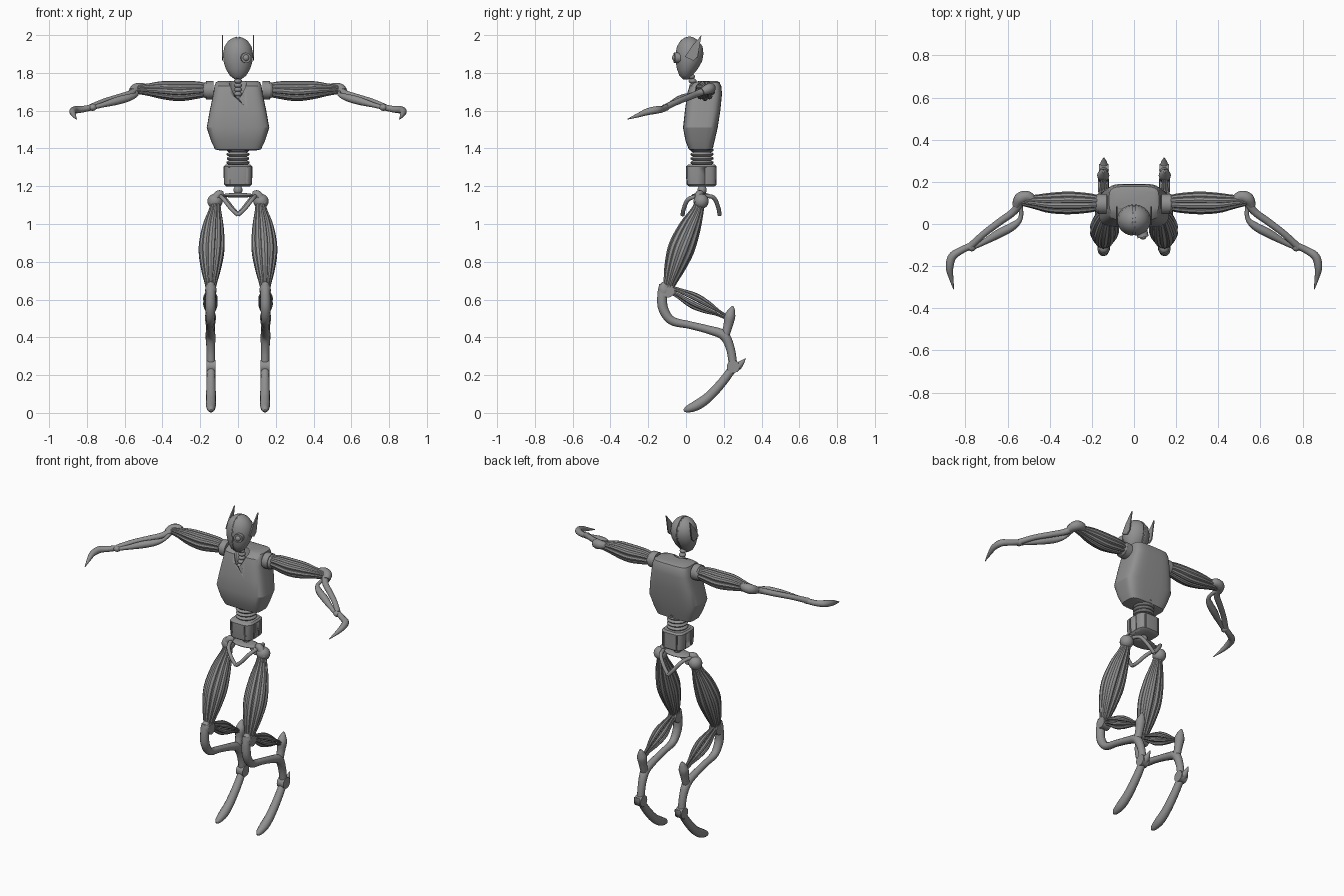
import bpy, bmesh, math
from mathutils import Vector, Matrix

if "Cube" in bpy.data.objects:
    bpy.data.objects.remove(bpy.data.objects["Cube"])

grey = bpy.data.materials.new("grey metal")
grey.diffuse_color = (0.28, 0.28, 0.28, 1)
grey.use_nodes = True
grey.node_tree.nodes["Principled BSDF"].inputs["Base Color"].default_value = grey.diffuse_color


def finish(name, bm, mirror=False, angle=40):
    bmesh.ops.recalc_face_normals(bm, faces=bm.faces)
    me = bpy.data.meshes.new(name)
    bm.to_mesh(me)
    bm.free()
    me.materials.append(grey)
    ob = bpy.data.objects.new(name, me)
    bpy.context.collection.objects.link(ob)
    bpy.ops.object.select_all(action='DESELECT')
    ob.select_set(True)
    bpy.context.view_layer.objects.active = ob
    bpy.ops.object.shade_smooth_by_angle(angle=math.radians(angle))
    if mirror:
        ob.modifiers.new("mirror", 'MIRROR').use_clip = False
    return ob


def skin(bm, rings):
    """Bridge rings of coordinates and cap both ends."""
    vs = [[bm.verts.new(c) for c in ring] for ring in rings]
    n = len(vs[0])
    for a, b in zip(vs, vs[1:]):
        for i in range(n):
            bm.faces.new((a[i], a[(i + 1) % n], b[(i + 1) % n], b[i]))
    bm.faces.new(vs[0][::-1])
    bm.faces.new(vs[-1])


def spline(pts, steps):
    """Smooth path through (x, y, z, radius) points."""
    p = [Vector(q) for q in pts]
    p = [p[0] * 2 - p[1]] + p + [p[-1] * 2 - p[-2]]
    out = []
    for i in range(1, len(p) - 2):
        a, b, c, d = p[i - 1:i + 3]
        for k in range(steps):
            t = k / steps
            out.append(0.5 * (2 * b + (c - a) * t + (2 * a - 5 * b + 4 * c - d) * t * t
                              + (3 * b - a - 3 * c + d) * t ** 3))
    return out + [p[-2]]


def frames(path, ref):
    pos = [q.to_3d() for q in path]
    for i, c in enumerate(pos):
        t = (pos[min(i + 1, len(pos) - 1)] - pos[max(i - 1, 0)]).normalized()
        u = (Vector(ref) - t * t.dot(Vector(ref))).normalized()
        yield c, u, t.cross(u), path[i][3]


def add_tube(bm, pts, ref=(1, 0, 0), sides=12, steps=6, flat=1):
    rings = []
    for c, u, v, r in frames(spline(pts, steps), ref):
        rings.append([c + u * r * flat * math.cos(a) + v * r * math.sin(a)
                      for a in (2 * math.pi * k / sides for k in range(sides))])
    skin(bm, rings)


def tube(name, pts, mirror=True, **kw):
    bm = bmesh.new()
    add_tube(bm, pts, **kw)
    return finish(name, bm, mirror)


def muscle(name, pts, strands=8, ref=(1, 0, 0)):
    """Bundle of strands wrapped round a path, swelling with its radius."""
    bm = bmesh.new()
    fr = list(frames(spline(pts, 4), ref))
    for k in range(strands):
        a = 2 * math.pi * (k + 0.5) / strands
        add_tube(bm, [(*(c + (u * math.cos(a) + v * math.sin(a)) * r * 0.7), r * 0.31)
                      for c, u, v, r in fr], ref, 8, 1)
    return finish(name, bm, True)


def loft(name, sections, power=2.0, sides=32, angle=40, mirror=False):
    """Stack of rounded sections: z, half width, front y, back y."""
    bm = bmesh.new()
    rings = []
    for z, w, f, b in sections:
        ring = []
        for k in range(sides):
            a = 2 * math.pi * (k + 0.5) / sides
            c, s = math.cos(a), math.sin(a)
            ring.append((w * math.copysign(abs(c) ** (2 / power), c),
                         (f + b) / 2 + (b - f) / 2 * math.copysign(abs(s) ** (2 / power), s), z))
        rings.append(ring)
    skin(bm, rings)
    return finish(name, bm, mirror, angle)


def ball(name, loc, scale, mirror=False):
    bm = bmesh.new()
    m = Matrix.Translation(loc) @ Matrix.Diagonal((*scale, 1))
    bmesh.ops.create_uvsphere(bm, u_segments=20, v_segments=12, radius=1, matrix=m)
    return finish(name, bm, mirror)


def cylinder(name, loc, r, depth, axis, mirror=False, r2=None):
    bm = bmesh.new()
    m = Matrix.Translation(loc) @ Vector((0, 0, 1)).rotation_difference(Vector(axis)).to_matrix().to_4x4()
    bmesh.ops.create_cone(bm, cap_ends=True, segments=24, radius1=r, radius2=r2 or r, depth=depth, matrix=m)
    return finish(name, bm, mirror)


def cut(ob, cutter):
    m = ob.modifiers.new("cut", 'BOOLEAN')
    m.object, m.solver = cutter, 'EXACT'
    cutter.hide_render = True
    cutter.hide_viewport = True


def box(name, lo, hi, mirror=False):
    bm = bmesh.new()
    lo, hi = Vector(lo), Vector(hi)
    m = Matrix.Translation((lo + hi) / 2) @ Matrix.Diagonal((*(hi - lo), 1))
    bmesh.ops.create_cube(bm, size=1, matrix=m)
    return finish(name, bm, mirror)


# Head: split shell over an inner core, one eye, thin ears
shell = [(1.765, .015, -.015, .015), (1.785, .043, -.035, .032), (1.82, .064, -.048, .062),
         (1.86, .077, -.055, .085), (1.90, .08, -.056, .093), (1.94, .072, -.048, .088),
         (1.97, .051, -.03, .066), (1.985, .028, -.01, .045), (1.992, .006, .01, .025)]
head = loft("head_shell", shell)
cut(head, box("head_slit_cutter", (-.004, -.2, 1.7), (.004, .2, 2.1)))
loft("head_core", [(z * .96 + .075, w * .94, f * .94, b * .94) for z, w, f, b in shell])
cylinder("eye_socket", (.04, -.048, 1.88), .027, .03, (0.2, -1, 0))
ball("eye", (.042, -.06, 1.88), (.017, .014, .017))
bm = bmesh.new()
skin(bm, [[(x, -.005, 1.885), (x, .04, 1.865), (x, .062, 1.885), (x, .082, 2.0), (x, .03, 1.94)]
          for x in (.079, .086)])
finish("ear", bm, True)

# Neck: chain of beads
for i in range(6):
    t = i / 5
    ball("neck_bead", (0, .025 + .015 * math.sin(t * 3), 1.665 + .115 * t), (.021, .021, .014))

# Chest shell with a neck notch
chest = loft("chest", [(1.39, .10, .025, .13), (1.395, .122, .015, .14), (1.44, .143, -.003, .152),
                       (1.51, .166, -.016, .168), (1.60, .150, -.006, .182), (1.69, .131, .006, .191),
                       (1.73, .125, .018, .187), (1.75, .118, .045, .178), (1.756, .105, .065, .165)],
             power=4.5, angle=25)
cut(chest, cylinder("neck_notch_cutter", (0, .035, 1.74), .03, .17, (0, 0, 1), r2=.06))

# Waist rings and pelvis block with vertical slots
for i in range(5):
    ball("waist_ring", (0, .085, 1.325 + i * .022), (.062 - .002 * (i % 2), .062, .017))
pelvis = loft("pelvis", [(1.198, .062, .018, .15), (1.208, .073, .004, .162), (1.25, .076, 0, .162),
                         (1.305, .076, 0, .162), (1.315, .066, .012, .152)], power=4)
for lo, hi in [((.042, -.02, 1.21), (.05, .01, 1.3)), ((.042, .152, 1.21), (.05, .18, 1.3)),
               ((.068, .05, 1.21), (.09, .06, 1.3)), ((.068, .10, 1.21), (.09, .11, 1.3))]:
    cut(pelvis, box("pelvis_slot_cutter", lo, hi, True))
ball("spine_joint", (0, .085, 1.18), (.024, .024, .026))

# Hips: plate, bowed front and back loops, ball joints
ball("hip_plate", (0, .08, 1.152), (.088, .05, .013))
tube("front_hip_loop", [(.095, .07, 1.15, .011), (.075, .012, 1.13, .011),
                        (.035, -.012, 1.08, .011), (0, -.018, 1.048, .011)])
tube("back_hip_loop", [(.095, .09, 1.15, .011), (.075, .145, 1.14, .011),
                       (.035, .17, 1.09, .011), (0, .178, 1.048, .011)])
ball("hip_ball", (.122, .08, 1.12), (.04, .04, .04), True)
tube("hip_link", [(.085, .08, 1.155, .02), (.105, .07, 1.155, .022), (.14, .065, 1.11, .02)])

# Legs
muscle("thigh", [(.118, .075, 1.13, .024), (.122, .06, 1.07, .034), (.132, .02, .98, .058),
                 (.14, -.025, .87, .070), (.143, -.06, .77, .055), (.144, -.085, .69, .034),
                 (.144, -.095, .64, .024)], strands=10)
cylinder("knee", (.144, -.095, .645), .034, .055, (1, 0, 0), True)
ball("knee_cap", (.144, -.115, .65), (.03, .032, .045), True)
tube("shin", [(.144, -.12, .68, .022), (.145, -.126, .62, .026), (.146, -.12, .55, .026),
              (.146, -.075, .488, .023), (.146, .02, .465, .02), (.146, .12, .44, .022),
              (.146, .20, .41, .026), (.144, .235, .34, .023), (.143, .25, .25, .022)])
tube("heel_spur", [(.146, .205, .40, .022), (.146, .222, .46, .024), (.146, .232, .51, .029),
                   (.146, .243, .545, .017), (.146, .248, .565, .005)])
muscle("calf", [(.146, -.10, .66, .02), (.146, -.04, .635, .027), (.146, .04, .595, .042),
                (.146, .11, .56, .034), (.146, .17, .53, .018), (.146, .225, .50, .013)], strands=6)
cylinder("ankle", (.143, .25, .245), .034, .046, (1, 0, 0), True)
tube("ankle_spike", [(.143, .255, .235, .024), (.143, .285, .255, .018), (.143, .315, .288, .002)])
tube("foot", [(.143, .25, .24, .022), (.143, .19, .16, .024), (.143, .12, .085, .026),
              (.143, .06, .042, .027), (.143, .01, .02, .019), (.143, -.012, .012, .006)])

# Arms
Z = (0, 0, 1)
cylinder("shoulder_collar", (.15, .095, 1.708), .048, .04, (1, 0, 0), True)
ball("shoulder_ball", (.165, .097, 1.708), (.03, .047, .044), True)
muscle("upper_arm", [(.165, .10, 1.71, .036), (.22, .10, 1.71, .047), (.31, .10, 1.705, .054),
                     (.40, .10, 1.71, .048), (.47, .105, 1.712, .034), (.53, .11, 1.712, .024)],
       strands=9, ref=Z)
tube("elbow", [(.47, .105, 1.715, .018), (.505, .13, 1.72, .026), (.54, .12, 1.715, .029),
               (.56, .085, 1.70, .02)], ref=Z)
tube("forearm_bone", [(.535, .115, 1.71, .022), (.57, .06, 1.69, .018), (.635, .012, 1.67, .017),
                      (.71, -.045, 1.648, .016), (.775, -.105, 1.62, .017)], ref=Z)
tube("forearm_muscle", [(.54, .105, 1.70, .012), (.538, .03, 1.685, .011), (.575, -.01, 1.67, .019),
                        (.64, -.045, 1.652, .021), (.71, -.085, 1.632, .014), (.77, -.115, 1.615, .01)],
     ref=Z)
ball("wrist", (.77, -.108, 1.617), (.022, .022, .018), True)
tube("hand", [(.765, -.10, 1.62, .016), (.82, -.125, 1.608, .017), (.862, -.155, 1.604, .02),
              (.875, -.205, 1.594, .018), (.868, -.255, 1.575, .011), (.855, -.31, 1.555, .002)], ref=Z)
